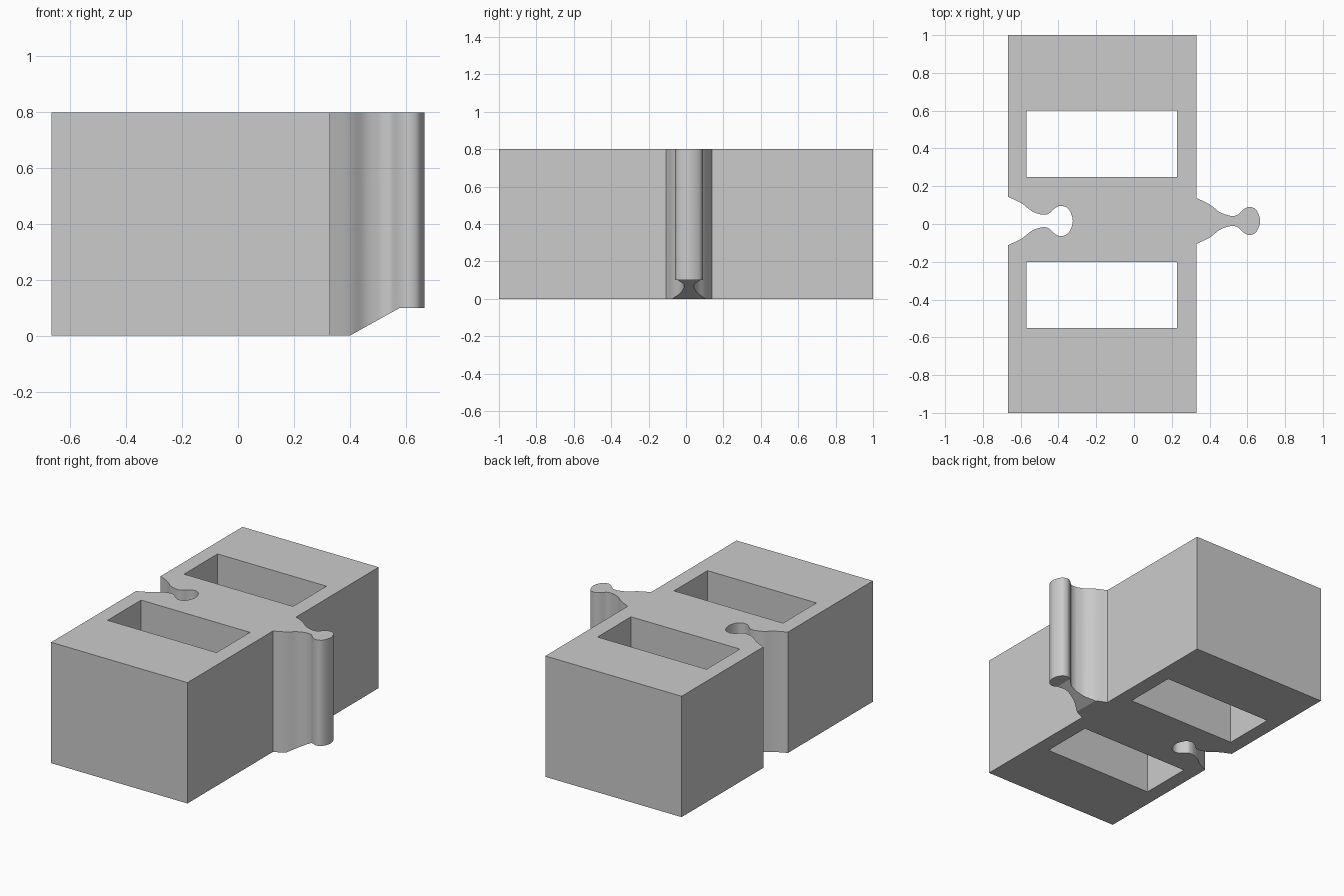
import bpy, bmesh
from math import hypot
from mathutils import Vector

cube = bpy.data.objects.get("Cube")
if cube:
    bpy.data.objects.remove(cube, do_unlink=True)

HEIGHT = 0.8
LEFT, RIGHT = -0.668, 0.33      # block sides in x
JOINT_Y = 0.016                 # centre line of tab and socket
CLEARANCE = 0.006               # gap around the tab inside the socket

grey = bpy.data.materials.new("plain grey")
grey.use_nodes = True
grey.diffuse_color = (0.6, 0.6, 0.6, 1)
grey.node_tree.nodes["Principled BSDF"].inputs["Base Color"].default_value = (0.6, 0.6, 0.6, 1)

# Half outline of the locking tab: (x, half width), from root to tip
TAB = [(0.33, 0.122), (0.4, 0.088), (0.452, 0.048), (0.495, 0.031), (0.52, 0.027),
       (0.547, 0.032), (0.58, 0.061), (0.611, 0.074), (0.648, 0.058), (0.668, 0)]


def smooth_outline(points, steps=6):
    """Catmull-Rom curve through the half outline, rounded over at the tip."""
    pts = [Vector(p) for p in points]
    pts = [pts[0] * 2 - pts[1]] + pts + [Vector((pts[-2].x, -pts[-2].y))]
    out = []
    for a, b, c, d in zip(pts, pts[1:], pts[2:], pts[3:]):
        for i in range(steps):
            t = i / steps
            out.append(b + (c - a) * t / 2 + (a * 2 - b * 5 + c * 4 - d) * t * t / 2
                       + (b * 3 - a - c * 3 + d) * t ** 3 / 2)
    return out + [pts[-2]]


def offset_outline(points, gap):
    """Move the half outline outwards along its normals."""
    ends = [points[0] * 2 - points[1]] + points + [Vector((points[-2].x, -points[-2].y))]
    out = []
    for before, p, after in zip(ends, points, ends[2:]):
        d = after - before
        out.append(p + Vector((-d.y, d.x)) * gap / hypot(d.x, d.y))
    return out


def add_object(name, bm):
    bmesh.ops.recalc_face_normals(bm, faces=bm.faces)
    mesh = bpy.data.meshes.new(name)
    bm.to_mesh(mesh)
    bm.free()
    mesh.materials.append(grey)
    obj = bpy.data.objects.new(name, mesh)
    bpy.context.collection.objects.link(obj)
    return obj


def add_box(name, x0, x1, y0, y1, z0, z1):
    bm = bmesh.new()
    bmesh.ops.create_cube(bm, size=1)
    for v in bm.verts:
        v.co = ((x0 + x1) / 2 + v.co.x * (x1 - x0),
                (y0 + y1) / 2 + v.co.y * (y1 - y0),
                (z0 + z1) / 2 + v.co.z * (z1 - z0))
    return add_object(name, bm)


def add_joint(name, outline, bottom, top):
    """Upright symmetric prism in strips; bottom(x) gives the underside height."""
    bm = bmesh.new()
    rings = []
    for x, half in outline:
        rings.append([bm.verts.new((x, JOINT_Y + s * half, z))
                      for s, z in ((-1, bottom(x)), (1, bottom(x)), (1, top), (-1, top))])
    for a, b in zip(rings, rings[1:]):
        for i in range(4):
            j = (i + 1) % 4
            bm.faces.new((a[i], a[j], b[j], b[i]))
    bm.faces.new(rings[0])
    bmesh.ops.remove_doubles(bm, verts=bm.verts, dist=0.00001)
    return add_object(name, bm)


def cut(target, cutter):
    cutter.hide_render = True
    mod = target.modifiers.new("cut", "BOOLEAN")
    mod.operation = "DIFFERENCE"
    mod.solver = "EXACT"
    mod.object = cutter
    bpy.context.view_layer.objects.active = target
    bpy.ops.object.modifier_apply(modifier=mod.name)
    bpy.data.objects.remove(cutter, do_unlink=True)


# Block with two rectangular through holes
block = add_box("block", LEFT, RIGHT, -1, 1, 0, HEIGHT)
for y0, y1 in ((0.25, 0.6), (-0.55, -0.2)):
    cut(block, add_box("hole_cutter", -0.57, 0.228, y0, y1, -0.1, HEIGHT + 0.1))

# Socket on the right side, a slightly larger copy of the tab
outline = smooth_outline(TAB)
shift = Vector((LEFT - RIGHT, 0))
socket = [p + shift for p in offset_outline(outline, CLEARANCE)]
socket.insert(0, Vector((LEFT - 0.05, socket[0].y + 0.02)))
cut(block, add_joint("socket_cutter", socket, lambda x: -0.1, HEIGHT + 0.1))

# Tab on the left side, with a sloped underside towards the tip
tab = add_joint("locking_tab", outline,
                lambda x: min(max((x - 0.4) / 0.18, 0), 1) * 0.1, HEIGHT)

for obj in (block, tab):
    bpy.ops.object.select_all(action="DESELECT")
    obj.select_set(True)
    bpy.context.view_layer.objects.active = obj
    bpy.ops.object.shade_smooth_by_angle(angle=0.5)
